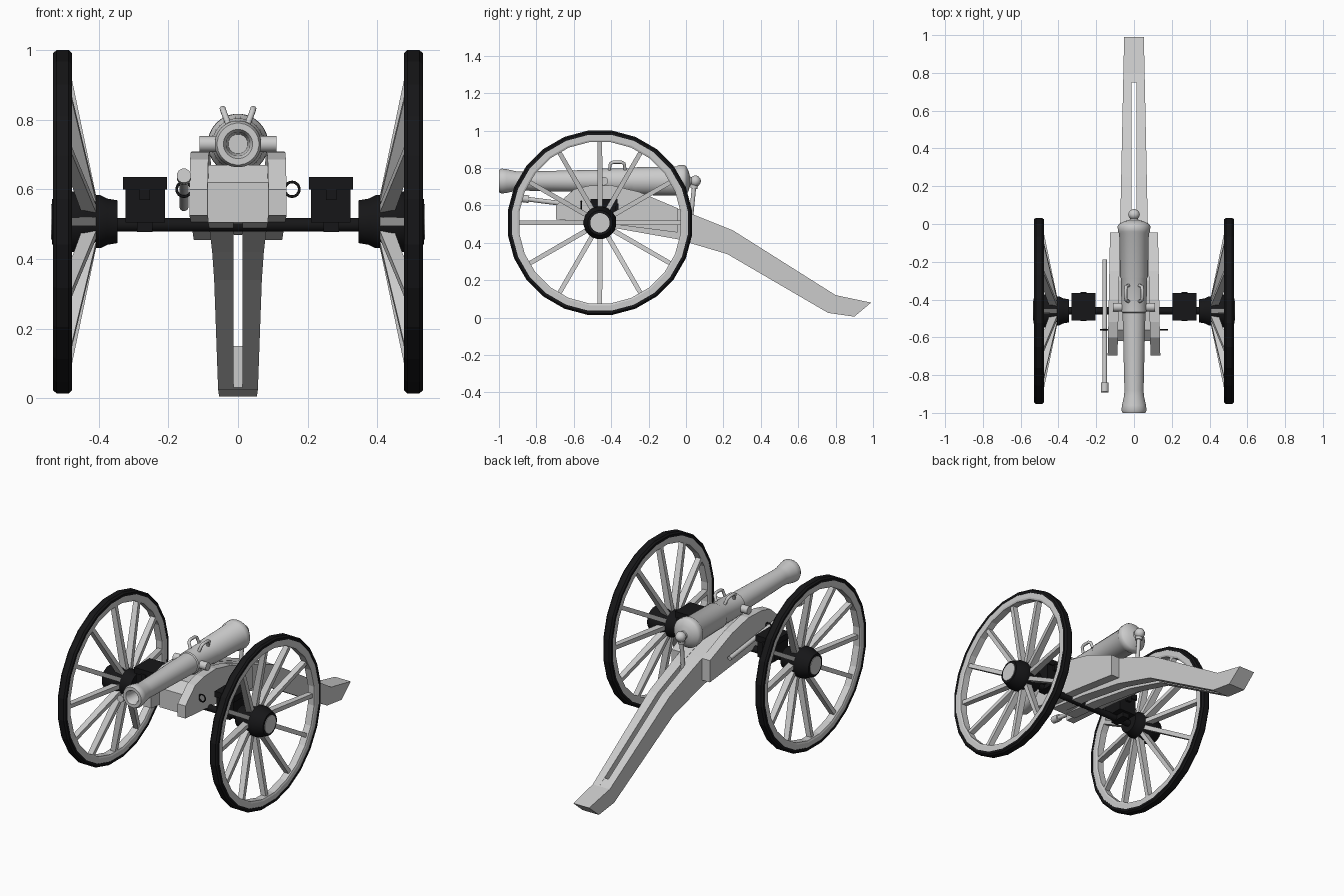
import bpy, bmesh
from math import sin, cos, pi
from mathutils import Vector, Matrix

if "Cube" in bpy.data.objects:
    bpy.data.objects.remove(bpy.data.objects["Cube"])

black = bpy.data.materials.new("black_iron")
black.diffuse_color = (0.008, 0.008, 0.009, 1)
black.use_nodes = True
black.node_tree.nodes["Principled BSDF"].inputs["Base Color"].default_value = black.diffuse_color


def finish(name, verts, faces, mat=None, smooth=False):
    me = bpy.data.meshes.new(name)
    me.from_pydata([tuple(v) for v in verts], [], faces)
    bm = bmesh.new()
    bm.from_mesh(me)
    bmesh.ops.recalc_face_normals(bm, faces=bm.faces)
    bm.to_mesh(me)
    bm.free()
    ob = bpy.data.objects.new(name, me)
    bpy.context.collection.objects.link(ob)
    if mat:
        me.materials.append(mat)
    if smooth:
        bpy.ops.object.select_all(action='DESELECT')
        ob.select_set(True)
        bpy.context.view_layer.objects.active = ob
        bpy.ops.object.shade_smooth_by_angle(angle=0.7)
    return ob


def lathe(name, prof, place, n, mat=None, closed=False, smooth=False):
    """Spin (along, radius) points; place(a, u, v) maps to world space."""
    m = len(prof)
    verts = [place(a, r * cos(2 * pi * (i + .5) / n), r * sin(2 * pi * (i + .5) / n))
             for i in range(n) for a, r in prof]
    faces = [(i * m + j, i * m + (j + 1) % m, (i + 1) % n * m + (j + 1) % m, (i + 1) % n * m + j)
             for i in range(n) for j in range(m if closed else m - 1)]
    if not closed:
        faces += [tuple(i * m + e for i in range(n)) for e in (0, m - 1)]
    return finish(name, verts, faces, mat, smooth)


def rod(name, a, b, r, n=12, mat=None):
    a, b = Vector(a), Vector(b)
    q = (b - a).to_track_quat('Z', 'Y')
    return lathe(name, [(0, r), ((b - a).length, r)],
                 lambda t, u, v: a + q @ Vector((u, v, t)), n, mat, smooth=True)


def slab(name, prof, inner, outer, s=1):
    """Extrude a side profile (y, z) between two x positions given by y."""
    n = len(prof)
    verts = [(s * inner(y), y, z) for y, z in prof] + [(s * outer(y), y, z) for y, z in prof]
    faces = [tuple(range(n)), tuple(range(n, 2 * n))]
    faces += [(i, (i + 1) % n, n + (i + 1) % n, n + i) for i in range(n)]
    return finish(name, verts, faces)


def box(name, lo, hi, mat=None):
    verts = [(x, y, z) for x in (lo[0], hi[0]) for y in (lo[1], hi[1]) for z in (lo[2], hi[2])]
    return finish(name, verts, [(0, 1, 3, 2), (4, 5, 7, 6), (0, 1, 5, 4),
                                (2, 3, 7, 6), (0, 2, 6, 4), (1, 3, 7, 5)], mat)


def tube(name, pts, r, mat=None, cyclic=False):
    cu = bpy.data.curves.new(name, 'CURVE')
    cu.dimensions = '3D'
    cu.bevel_depth = r
    cu.bevel_resolution = 2
    cu.use_fill_caps = True
    sp = cu.splines.new('POLY')
    sp.points.add(len(pts) - 1)
    for p, co in zip(sp.points, pts):
        p.co = (*co, 1)
    sp.use_cyclic_u = cyclic
    ob = bpy.data.objects.new(name, cu)
    bpy.context.collection.objects.link(ob)
    if mat:
        cu.materials.append(mat)


WY, WZ, BZ = -0.46, 0.507, 0.73

# barrel with flared muzzle, bore, reinforce steps and breech knob
lathe("barrel", [(-0.82, .028), (-0.985, .034), (-1.0, .042), (-1.0, .06), (-.985, .067), (-.96, .064),
                 (-.91, .053), (-.88, .051), (-.47, .061), (-.465, .067), (-.29, .069), (-.28, .074),
                 (-.05, .079), (-.04, .086), (-.01, .087), (0, .08), (.015, .05), (.022, .024),
                 (.03, .02), (.034, .026), (.05, .031), (.066, .026), (.077, .012), (.08, .002)],
      lambda a, u, v: (u, a, BZ + v), 28, smooth=True)
rod("trunnions", (-.11, -.44, BZ), (.11, -.44, BZ), .023, 16)
for s in (-1, 1):
    tube("lifting_handle", [(s * .027, -.41, .785), (s * .041, -.405, .822), (s * .044, -.39, .831),
                            (s * .044, -.345, .831), (s * .041, -.33, .822), (s * .027, -.325, .785)], .009)
# elevating screw
rod("elevating_screw", (0, .045, .72), (0, .02, .47), .012)
rod("screw_collar", (0, .045, .715), (0, .042, .69), .02)

# trail: two rails closed by front and rear blocks
trail = [(-.62, .505), (-.62, .62), (-.56, .67), (-.3, .67), (-.05, .585), (.03, .555), (.25, .467),
         (.8, .12), (.99, .08), (.9, .005), (.76, .025), (.22, .34), (-.05, .42), (-.36, .475)]
width = lambda y: .073 - .021 * y
for s in (-1, 1):
    slab("trail_rail", trail, lambda y: .013, width, s)
slab("trail_rear_block", [(.75, .15), (.8, .12), (.99, .08), (.9, .005), (.76, .025), (.75, .031)],
     lambda y: -.013, lambda y: .013)
slab("trail_front_block", [(-.62, .505), (-.62, .62), (-.56, .67), (-.3, .67), (.03, .555),
                           (.05, .47), (-.36, .5)], lambda y: -.013, lambda y: .013)

# side cheeks
cheek = [(-.695, .525), (-.695, .6), (-.6, .685), (-.52, .705), (-.4, .708), (-.25, .672),
         (-.045, .585), (-.045, .455), (-.36, .495)]
for s in (-1, 1):
    slab("carriage_cheek", cheek, lambda y: .072 - .022 * y, lambda y: .126 - .019 * y, s)

# axle and ammunition boxes
rod("axle", (-.5, WY, .498), (.5, WY, .498), .02, 12, black)
for s in (-1, 1):
    x0, x1 = sorted((s * .21, s * .323))
    box("ammunition_box", (x0, -.503, .505), (x1, -.373, .605), black)
    box("box_lid", (x0 - .007, -.51, .6), (x1 + .007, -.366, .635), black)
    box("box_latch", (s * .267 - .015, -.513, .57), (s * .267 + .015, -.36, .61), black)
    box("box_bracket", (s * .267 - .022, -.49, .478), (s * .267 + .022, -.39, .51), black)
    # tool ring on the cheek
    tube("tool_ring", [(s * .155 + .021 * cos(t * pi / 8), -.56, .6 + .021 * sin(t * pi / 8))
                       for t in range(16)], .004, black, True)
    rod("ring_stud", (s * .12, -.56, .6), (s * .136, -.56, .6), .007, 8, black)

# ramming tool
rod("rammer_shaft", (-.155, -.86, .635), (-.155, -.19, .55), .013)
rod("rammer_head", (-.155, -.89, .639), (-.155, -.84, .633), .021)

# wheels
for s in (-1, 1):
    place = lambda a, u, v, s=s: (s * a, WY + u, WZ + v)
    lathe("wheel_rim", [(.482, .435), (.478, .445), (.478, .483), (.527, .483), (.527, .445), (.523, .435)],
          place, 24, closed=True)
    lathe("wheel_tire", [(.476, .474), (.476, .488), (.486, .497), (.52, .497), (.53, .488), (.53, .474)],
          place, 24, black, True)
    lathe("wheel_hub", [(.345, .062), (.375, .067), (.395, .077), (.41, .077), (.44, .088), (.48, .088),
                        (.533, .066), (.533, .052)], place, 20, black, smooth=True)
    lathe("hub_cap", [(.52, .052), (.536, .052), (.536, .045)], place, 20)
    verts, faces = [], []
    for k in range(12):
        t = k * pi / 6
        b = len(verts)
        for x, r, hx, hw in ((.425, .06, .021, .013), (.5, .445, .016, .012)):
            for i, j in ((-1, -1), (1, -1), (1, 1), (-1, 1)):
                verts.append(place(x + i * hx, r * cos(t) - j * hw * sin(t), r * sin(t) + j * hw * cos(t)))
        faces += [(b, b + 1, b + 2, b + 3), (b + 4, b + 5, b + 6, b + 7)]
        faces += [(b + i, b + (i + 1) % 4, b + 4 + (i + 1) % 4, b + 4 + i) for i in range(4)]
    finish("wheel_spokes", verts, faces)
